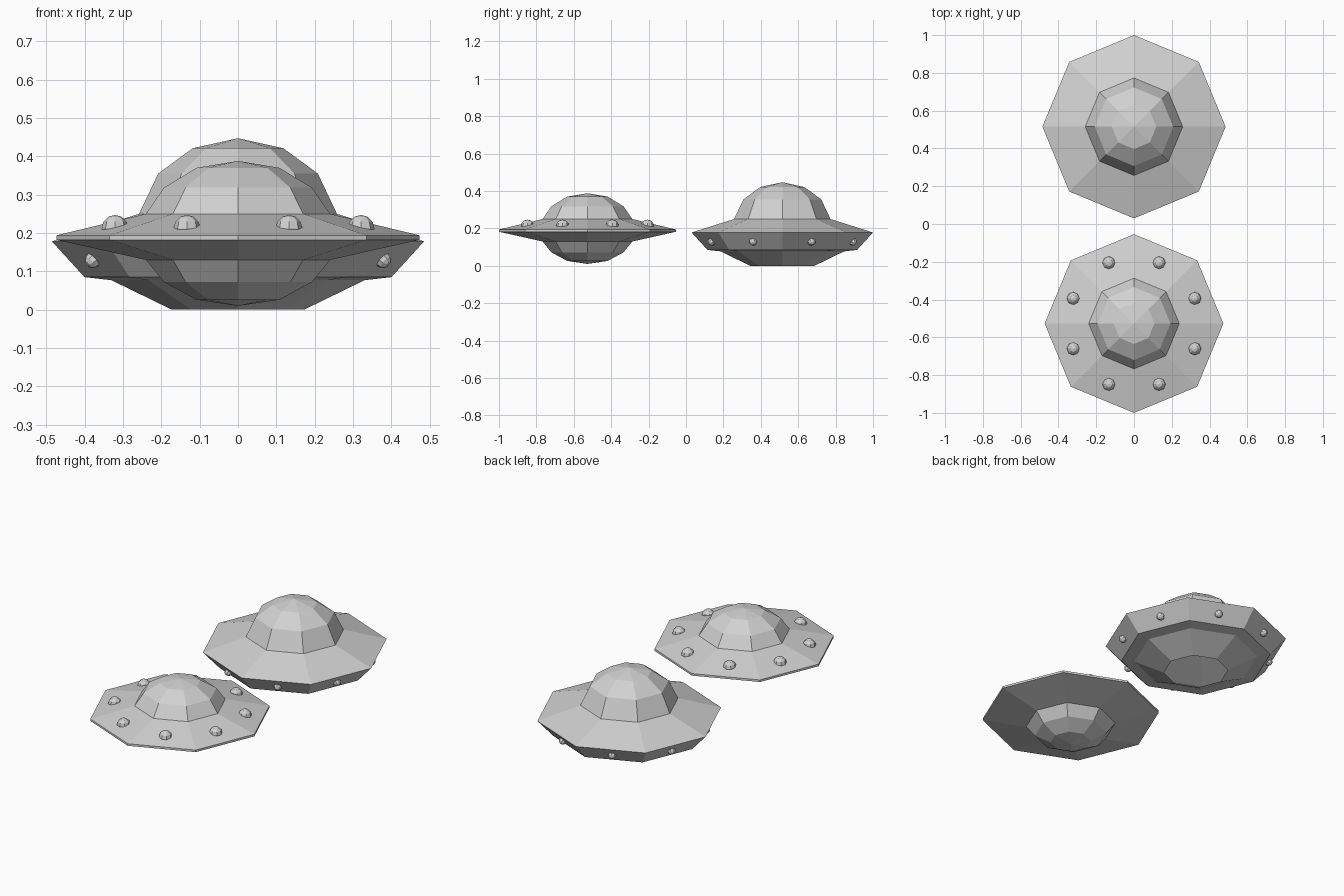
import bpy, bmesh
from math import pi, cos, sin
from mathutils import Matrix, Vector

SIDES = 8

cube = bpy.data.objects.get("Cube")
if cube:
    bpy.data.objects.remove(cube, do_unlink=True)

grey = bpy.data.materials.new("hull_grey")
grey.use_nodes = True
grey.diffuse_color = (0.64, 0.64, 0.64, 1)
grey.node_tree.nodes["Principled BSDF"].inputs["Base Color"].default_value = (0.64, 0.64, 0.64, 1)


def finish(name, bm, y):
    """Turn a bmesh into a flat-shaded grey object at the given y."""
    mesh = bpy.data.meshes.new(name)
    bm.to_mesh(mesh)
    bm.free()
    mesh.materials.append(grey)
    obj = bpy.data.objects.new(name, mesh)
    obj.location.y = y
    bpy.context.collection.objects.link(obj)
    return obj


def lathe(name, profile, y):
    """Revolve (radius, height) points, listed from bottom to top, in eight sides."""
    bm = bmesh.new()
    rings = []
    for r, z in profile:
        if r == 0:
            rings.append([bm.verts.new((0, 0, z))] * SIDES)
        else:
            rings.append([bm.verts.new((r * cos(2 * pi * i / SIDES), r * sin(2 * pi * i / SIDES), z))
                          for i in range(SIDES)])
    for low, high in zip(rings, rings[1:]):
        for i in range(SIDES):
            j = (i + 1) % SIDES
            corners = dict.fromkeys((low[i], low[j], high[j], high[i]))
            bm.faces.new(list(corners))
    return finish(name, bm, y)


def studs(name, radius, height, size, tilt, y):
    """Ring of small round lights, one in the middle of each hull side."""
    bm = bmesh.new()
    for i in range(SIDES):
        a = 2 * pi * (i + 0.5) / SIDES
        out = Vector((cos(a), sin(a), 0))
        normal = out * tilt[0] + Vector((0, 0, tilt[1]))
        place = Matrix.Translation(out * radius + Vector((0, 0, height)))
        turn = normal.to_track_quat('Z', 'Y').to_matrix().to_4x4()
        bmesh.ops.create_uvsphere(bm, u_segments=8, v_segments=6, radius=size, matrix=place @ turn)
    return finish(name, bm, y)


# Front saucer: thin disc, shallow domes above and below, lights on top
front_y = -0.527
lathe("front_saucer_disc", [(0.24, 0.13), (0.473, 0.182), (0.473, 0.194), (0.24, 0.25)], front_y)
lathe("front_saucer_dome", [(0.24, 0.25), (0.193, 0.318), (0.108, 0.37), (0, 0.388)], front_y)
lathe("front_saucer_belly", [(0, 0.01), (0.108, 0.026), (0.193, 0.072), (0.24, 0.13)], front_y)
studs("front_saucer_lights", 0.347, 0.212, 0.035, (0, 1), front_y)

# Back saucer: deep hull with a slanted band, open bowl below, tall dome
back_y = 0.515
lathe("back_saucer_hull", [(0.4, 0.085), (0.485, 0.178), (0.258, 0.25)], back_y)
lathe("back_saucer_bowl", [(0.172, 0), (0.33, 0.077), (0.4, 0.085)], back_y)
lathe("back_saucer_dome", [(0.258, 0.25), (0.208, 0.355), (0.118, 0.421), (0, 0.447)], back_y)
studs("back_saucer_lights", 0.408, 0.13, 0.022, (0.76, -0.64), back_y)
